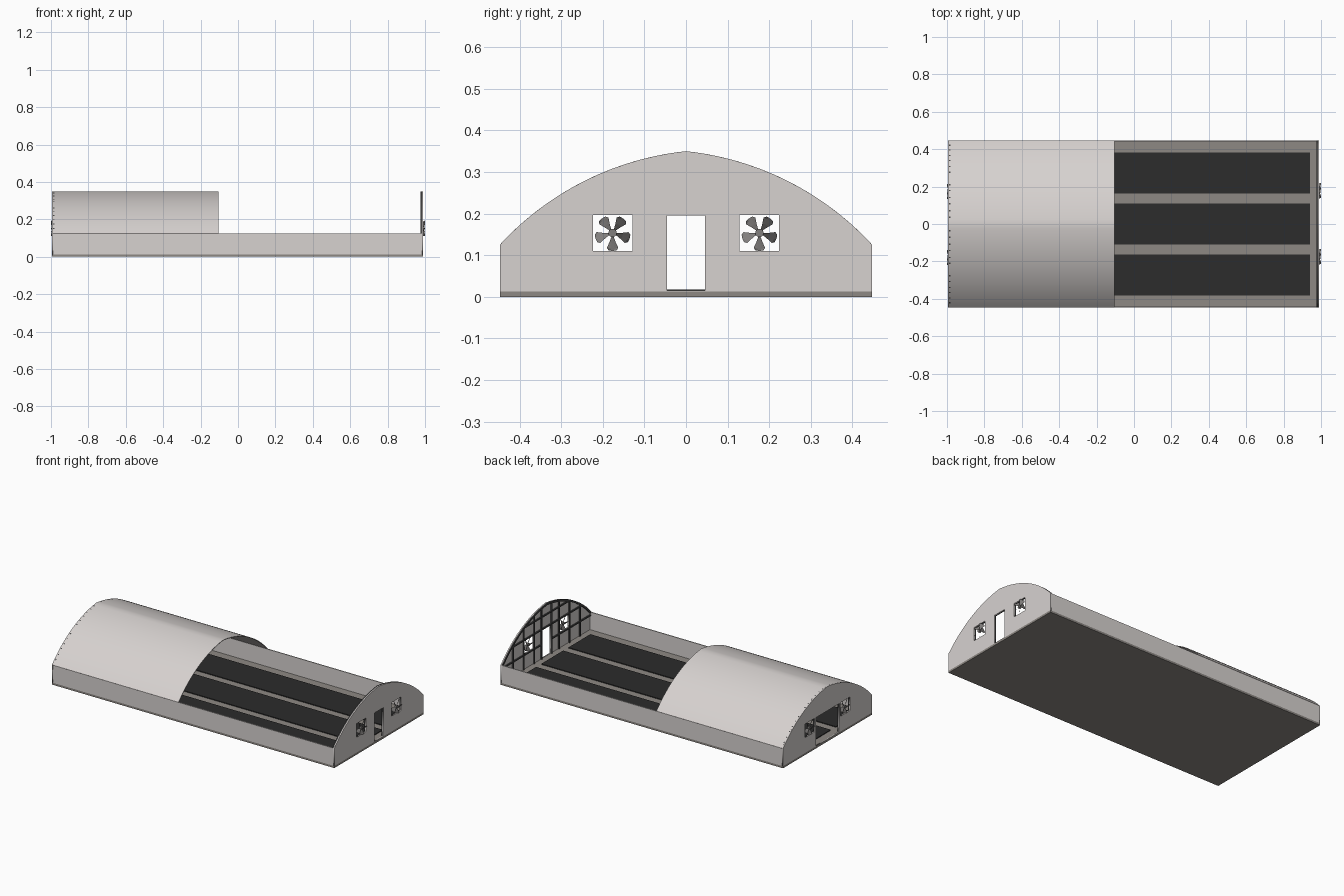
import bpy, bmesh, math
from mathutils import Matrix

if "Cube" in bpy.data.objects:
    bpy.data.objects.remove(bpy.data.objects["Cube"])

X0, X1, W = -0.995, 0.99, 0.447        # shell ends and half width
FLOOR, EAVE, APEX = 0.013, 0.125, 0.35
R, A0, A1 = 0.709, math.radians(47.35), math.radians(6)
FAN_Y, FAN_Z, FAN_H = 0.1765, 0.1535, 0.0475


def mat(name, rgb):
    m = bpy.data.materials.new(name)
    m.diffuse_color = (*rgb, 1)
    m.use_nodes = True
    m.node_tree.nodes["Principled BSDF"].inputs["Base Color"].default_value = m.diffuse_color
    return m


CLAD = mat("pale_cladding", (0.68, 0.645, 0.63))
STONE = mat("floor_grey", (0.27, 0.25, 0.23))
SOIL = mat("bed_black", (0.025, 0.025, 0.025))
FRAME = mat("frame_dark", (0.06, 0.06, 0.06))
METAL = mat("fan_metal", (0.22, 0.21, 0.205))


def mesh_obj(name, bm, material):
    bmesh.ops.recalc_face_normals(bm, faces=bm.faces)
    me = bpy.data.meshes.new(name)
    bm.to_mesh(me)
    bm.free()
    ob = bpy.data.objects.new(name, me)
    bpy.context.collection.objects.link(ob)
    me.materials.append(material)
    return ob


def add_box(bm, x0, x1, y0, y1, z0, z1):
    m = Matrix.Translation(((x0 + x1) / 2, (y0 + y1) / 2, (z0 + z1) / 2))
    bmesh.ops.create_cube(bm, size=1, matrix=m @ Matrix.Diagonal((x1 - x0, y1 - y0, z1 - z0, 1)))


def box(name, material, *dims):
    bm = bmesh.new()
    add_box(bm, *dims)
    return mesh_obj(name, bm, material)


def arch(n=14, inset=0.0):
    """Slightly pointed arch, from the -y eave over the apex to the +y eave."""
    half = []
    for i in range(n + 1):
        a = A0 + (A1 - A0) * i / n
        half.append((-(R * (math.sin(a) - math.sin(A1)) - inset * math.sin(a)),
                     APEX - R * (math.cos(A1) - math.cos(a)) - inset * math.cos(a)))
    half[-1] = (0, half[-1][1])
    return half + [(-y, z) for y, z in reversed(half[:-1])]


def arch_z(y):
    return APEX - R * (math.cos(A1) - math.cos(math.asin(abs(y) / R + math.sin(A1))))


def arch_y(z):
    a = math.acos(math.cos(A1) - (APEX - z) / R)
    return R * (math.sin(a) - math.sin(A1))


def rect(y0, y1, z0, z1):
    return [(y0, z0), (y1, z0), (y1, z1), (y0, z1)]


def plate(name, loops, x, thick, material):
    """Flat plate in the yz plane; loops after the first are holes."""
    cu = bpy.data.curves.new(name, 'CURVE')
    cu.dimensions = '2D'
    cu.fill_mode = 'BOTH'
    cu.extrude = thick / 2
    for pts in loops:
        sp = cu.splines.new('POLY')
        sp.points.add(len(pts) - 1)
        for p, (y, z) in zip(sp.points, pts):
            p.co = (y, z, 0, 1)
        sp.use_cyclic_u = True
    ob = bpy.data.objects.new(name, cu)
    bpy.context.collection.objects.link(ob)
    cu.materials.append(material)
    ob.matrix_world = Matrix(((0, 0, 1, x), (1, 0, 0, 0), (0, 1, 0, 0), (0, 0, 0, 1)))
    bpy.ops.object.select_all(action='DESELECT')
    bpy.context.view_layer.objects.active = ob
    ob.select_set(True)
    bpy.ops.object.convert(target='MESH')


def fan(name, x, y):
    bm = bmesh.new()
    hub = Matrix.Translation((x, y, FAN_Z)) @ Matrix.Rotation(math.pi / 2, 4, 'Y')
    bmesh.ops.create_cone(bm, cap_ends=True, segments=16, radius1=0.01, radius2=0.01,
                          depth=0.012, matrix=hub)
    for k in range(5):
        turn = math.radians(-90 + 72 * k)
        rows = []
        for r, half in ((0.008, 14), (0.025, 19), (0.038, 21), (0.043, 13)):
            row = []
            for s in (-1, -0.33, 0.33, 1):
                a = turn + math.radians(half) * s
                # pitched blade, one edge leading
                row.append(bm.verts.new((x + 0.01 * s * min(1, r / 0.035),
                                         y + r * math.cos(a), FAN_Z + r * math.sin(a))))
            rows.append(row)
        for p, q in zip(rows, rows[1:]):
            for i in range(3):
                bm.faces.new((p[i], p[i + 1], q[i + 1], q[i]))
    mesh_obj(name, bm, METAL)


# floor slab, low side walls and three growing beds
box("floor_slab", STONE, X0, X1, -W, W, 0, FLOOR)
for side, s in (("front", -1), ("back", 1)):
    ya, yb = sorted((s * W, s * (W - 0.006)))
    box(side + "_side_wall", CLAD, X0, X1, ya, yb, FLOOR, EAVE)
for i, y in enumerate((-0.272, 0, 0.272)):
    box(f"bed_{i + 1}", SOIL, -0.94, 0.94, y - 0.11, y + 0.11, FLOOR, 0.018)

# end walls with doorway, fan openings, inner studs and fans
for side, outer, s, door in (("right", X1, 1, 0.0455), ("left", X0, -1, 0.118)):
    xc = outer - s * 0.003
    holes = [rect(-door, door, FLOOR + 0.002, 0.196)]
    holes += [rect(y - FAN_H, y + FAN_H, FAN_Z - 0.043, FAN_Z + 0.043) for y in (-FAN_Y, FAN_Y)]
    plate(side + "_end_wall", [[(-W, FLOOR)] + arch() + [(W, FLOOR)]] + holes, xc, 0.006, CLAD)

    xa, xb = sorted((outer - s * 0.006, outer - s * 0.014))
    plate(side + "_arch_rim", [arch() + arch(inset=0.012)[::-1]], (xa + xb) / 2, xb - xa, FRAME)
    bm = bmesh.new()
    for y in (0.0515, 0.124, 0.229, 0.335):
        low = 0.198 if y < door else FLOOR
        for m in (-1, 1):
            add_box(bm, xa, xb, m * y - 0.004, m * y + 0.004, low, arch_z(y + 0.004) - 0.003)
    for z in (0.106, 0.201, 0.28):
        end = arch_y(z + 0.004) - 0.003 if z > EAVE else W - 0.006
        if z < 0.196:
            for m in (-1, 1):
                ya, yb = sorted((m * (door + 0.004), m * end))
                add_box(bm, xa, xb, ya, yb, z - 0.004, z + 0.004)
        else:
            add_box(bm, xa, xb, -end, end, z - 0.004, z + 0.004)
    mesh_obj(side + "_wall_studs", bm, FRAME)
    for label, y in (("front", -FAN_Y), ("back", FAN_Y)):
        fan(f"{side}_{label}_fan", s * 0.99, y)

# curved roof shell over the left part
bm = bmesh.new()
outer, inner = arch(20), arch(20, 0.004)
rings = [[bm.verts.new((x, y, z)) for y, z in outer + inner[::-1]] for x in (X0 + 0.006, -0.105)]
n = len(rings[0])
for i in range(n):
    j = (i + 1) % n
    bm.faces.new((rings[0][i], rings[0][j], rings[1][j], rings[1][i]))
for ring in rings:
    for i in range(n // 2 - 1):
        bm.faces.new((ring[i], ring[i + 1], ring[n - 2 - i], ring[n - 1 - i]))
roof = mesh_obj("curved_roof", bm, CLAD)
bpy.ops.object.select_all(action='DESELECT')
bpy.context.view_layer.objects.active = roof
roof.select_set(True)
bpy.ops.object.shade_smooth_by_angle(angle=math.radians(30))
